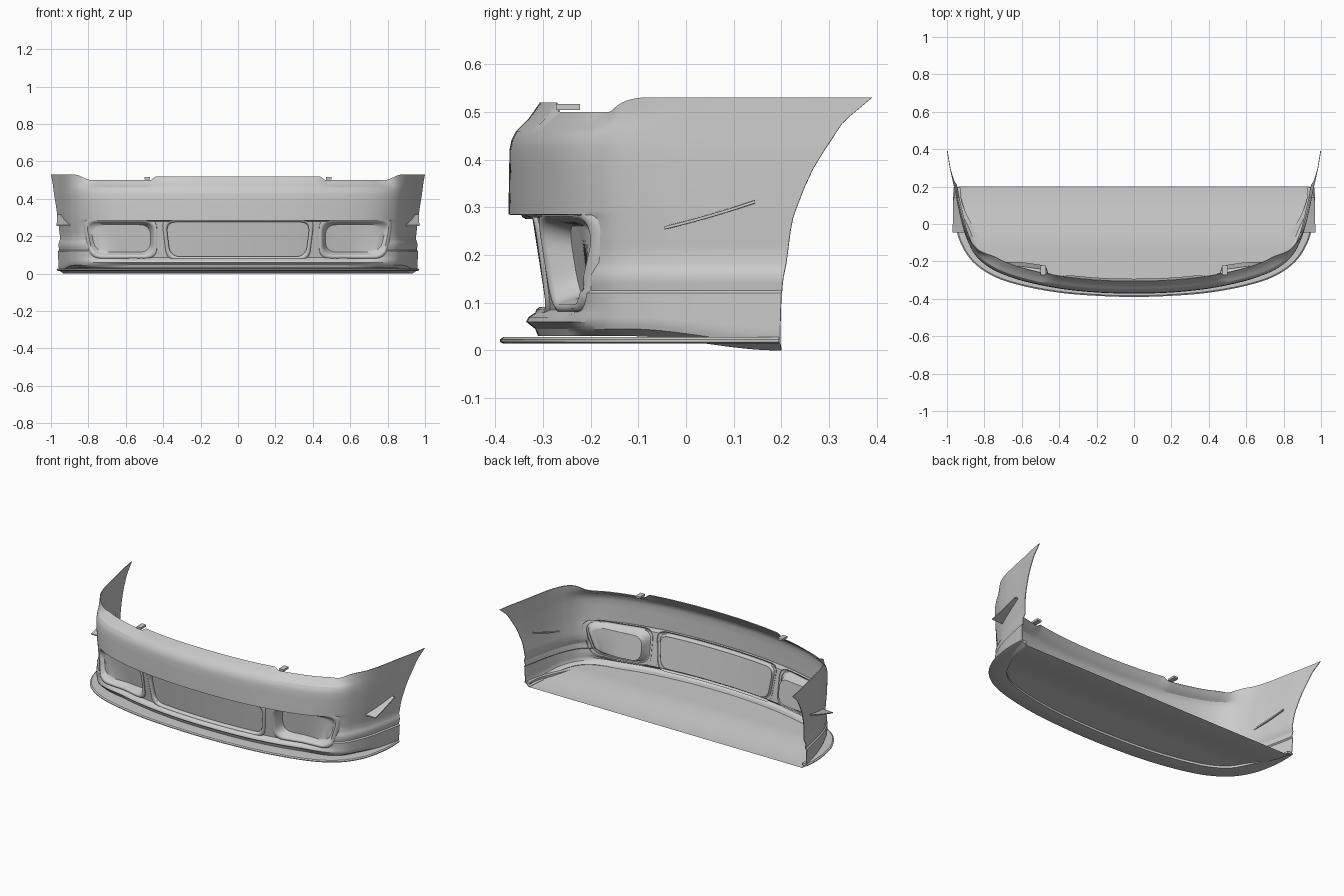
import bpy, bmesh
from mathutils import Vector
from mathutils.bvhtree import BVHTree

if "Cube" in bpy.data.objects:
    bpy.data.objects.remove(bpy.data.objects["Cube"])


def lerp_table(t, x):
    for (a, p), (b, q) in zip(t, t[1:]):
        if x <= b:
            return p + (q - p) * max(0, (x - a) / (b - a))
    return t[-1][1]


def smooth(a, b, x):
    t = min(1, max(0, (x - a) / (b - a)))
    return t * t * (3 - 2 * t)


def spline(half, k=8):
    """Mirror a half plan and sample it as a smooth curve."""
    p = [Vector((-x, y)) for x, y in half[:0:-1]] + [Vector(q) for q in half]
    p = [2 * p[0] - p[1]] + p + [2 * p[-1] - p[-2]]
    out = []
    for a, b, c, d in zip(p, p[1:], p[2:], p[3:]):
        for i in range(k):
            t = i / k
            out.append(0.5 * (2 * b + (c - a) * t + (2 * a - 5 * b + 4 * c - d) * t * t
                              + (3 * b - a - 3 * c + d) * t ** 3))
    return out + [p[-2]]


def normals(c):
    n = []
    for i in range(len(c)):
        t = (c[min(i + 1, len(c) - 1)] - c[max(i - 1, 0)]).normalized()
        n.append(Vector((t.y, -t.x)))
    return n


def make(name, verts, faces, fix=False):
    me = bpy.data.meshes.new(name)
    me.from_pydata([tuple(v) for v in verts], [], faces)
    if fix:
        bm = bmesh.new()
        bm.from_mesh(me)
        bmesh.ops.recalc_face_normals(bm, faces=bm.faces)
        bm.to_mesh(me)
        bm.free()
    ob = bpy.data.objects.new(name, me)
    bpy.context.collection.objects.link(ob)
    return ob


def activate(ob):
    bpy.ops.object.select_all(action='DESELECT')
    ob.select_set(True)
    bpy.context.view_layer.objects.active = ob


def shade(ob, deg=30):
    activate(ob)
    bpy.ops.object.shade_smooth_by_angle(angle=deg * 0.01745)


def loft(name, rings):
    n = len(rings[0])
    verts = [v for r in rings for v in r]
    faces = [(a * n + i, a * n + (i + 1) % n, (a + 1) * n + (i + 1) % n, (a + 1) * n + i)
             for a in range(len(rings) - 1) for i in range(n)]
    faces += [tuple(range(n)), tuple(range((len(rings) - 1) * n, len(rings) * n))]
    return make(name, verts, faces, True)


# Bumper skin: plan curve, front and side insets by height, wheel-arch edge
plan = spline([(0, -.372), (.2, -.366), (.4, -.345), (.6, -.303), (.75, -.248), (.84, -.178),
               (.89, -.09), (.92, 0), (.943, .1), (.963, .2), (.985, .3), (1, .39)])
nrm = normals(plan)
side_x = [(p.y, p.x) for p in plan[len(plan) // 2:]]
front_in = [(.03, .062), (.045, .056), (.06, .037), (.07, .042), (.085, .064), (.278, .034),
            (.285, 0), (.3, 0), (.42, .002), (.44, .006), (.46, .016), (.49, .042), (.53, .066)]
side_in = [(.03, .03), (.045, .008), (.06, .003), (.12, 0), (.126, .007), (.155, .003),
           (.185, .014), (.3, .005), (.42, 0), (.53, 0)]
arch = [(.03, .195), (.13, .2), (.27, .22), (.33, .242), (.39, .27), (.48, .33), (.53, .39)]
rows = [.03, .037, .045, .052, .06, .07, .078, .085, .1, .12, .126, .14, .155, .17, .185, .22,
        .25, .278, .285, .292, .3, .34, .38, .42, .43, .44, .45, .46, .475, .49, .51, .53]


def skin(i, z):
    p, n = plan[i].copy(), nrm[i]
    if p.y > -.09:
        p.y = -.09 + (p.y + .09) * (lerp_table(arch, z) + .09) / .48
        p.x = lerp_table(side_x, p.y) * (1 if p.x > 0 else -1)
    ax = abs(p.x)
    # the recessed front face fades out towards the side, the top roll later
    w = 1 - (smooth(.77, .93, ax) if z > .35 else smooth(.6, .87, ax))
    p -= n * (w * lerp_table(front_in, z) + (1 - w) * lerp_table(side_in, z))
    top = .52 - .02 * smooth(.45, .48, ax) + .03 * smooth(.82, .89, ax)
    if z > .46:
        z = .46 + (z - .46) / .07 * (top - .46)
    elif z < .12:
        z -= .03 * smooth(-.12, .195, p.y) * min(1, (.12 - z) / .07)
    return Vector((p.x, p.y, max(0, z)))


grid = [[skin(i, z) for i in range(len(plan))] for z in rows]
m = len(plan)
verts = [v for r in grid for v in r]
faces = [(j * m + i, j * m + i + 1, (j + 1) * m + i + 1, (j + 1) * m + i)
         for j in range(len(rows) - 1) for i in range(m - 1)]
shell = make("bumper_skin", verts, faces)
tree = BVHTree.FromPolygons(verts, faces)


def front_y(x, z):
    hit = tree.ray_cast(Vector((x, -1, min(max(z, .086), .277))), Vector((0, 1, 0)))[0]
    return hit.y if hit else -.2


# Rounded four-corner outline, grown (+) or shrunk (-) by d
def outline(corners, r, d, arc=8, edge=16):
    c = [Vector(p) for p in corners]
    q = []
    for i in range(4):
        a, b = (c[i - 1] - c[i]).normalized(), (c[(i + 1) % 4] - c[i]).normalized()
        q.append(c[i] - (a + b) * d / abs(a.cross(b)))
    pts = []
    for i in range(4):
        a = q[i] + (q[i - 1] - q[i]).normalized() * r
        b = q[i] + (q[(i + 1) % 4] - q[i]).normalized() * r
        pts += [a * (1 - t) ** 2 + q[i] * 2 * t * (1 - t) + b * t * t
                for t in (k / arc for k in range(arc + 1))]
        if i in (0, 2):
            nx = q[i + 1] + (q[i] - q[i + 1]).normalized() * r
            pts += [b.lerp(nx, k / edge) for k in range(1, edge)]
    return pts


def opening(name, corners, r, shrink, depth):
    """Cut the skin and add a rolled rim, tunnel and back panel."""
    cut = loft(name + "_cutter", [[(p.x, y, p.y) for p in outline(corners, r, 0)]
                                  for y in (-.6, -.02)])
    cut.hide_render = True
    rings = []
    for d, dy in ((.014, .008), (.011, -.004), (.004, -.008), (-.004, -.006), (-.009, .002),
                  (-shrink + .004, None), (-shrink - .004, None)):
        rings.append([(p.x, front_y(p.x, p.y) + (depth(abs(p.x)) if dy is None else dy), p.y)
                      for p in outline(corners, r, d)])
    n = len(rings[0])
    duct = [v for g in rings for v in g]
    f = [(a * n + (i + 1) % n, a * n + i, (a + 1) * n + i, (a + 1) * n + (i + 1) % n)
         for a in range(len(rings) - 1) for i in range(n)]
    o = (len(rings) - 1) * n
    f += [(o + i, o + i + 1, o + n - 2 - i, o + n - 1 - i) for i in range(n // 2 - 1)]
    shade(make(name, duct, f, True), 50)
    return cut


side = [(.82, .284), (.445, .284), (.445, .092), (.78, .092)]
mirrored = [(-side[k][0], side[k][1]) for k in (1, 0, 3, 2)]
center = [(.395, .284), (-.395, .284), (-.37, .082), (.37, .082)]


def side_depth(x):
    return .05 - .03 * smooth(.45, .8, x)


cutters = [opening("center_intake", center, .055, .012, lambda x: .016),
           opening("right_intake", side, .06, .027, side_depth),
           opening("left_intake", mirrored, .06, .027, side_depth)]
activate(shell)
sol = shell.modifiers.new("thickness", 'SOLIDIFY')
sol.thickness = .004
bpy.ops.object.modifier_apply(modifier=sol.name)
for c in cutters:
    b = shell.modifiers.new("cut", 'BOOLEAN')
    b.object, b.solver, b.operation = c, 'EXACT', 'DIFFERENCE'
    bpy.ops.object.modifier_apply(modifier=b.name)
    bpy.data.objects.remove(c)
shade(shell, 28)

# Floor panel closing the underside, sloping down to the rear
low = grid[0]
make("floor_panel", low, [(i, i + 1, m - 2 - i, m - 1 - i) for i in range(m // 2 - 1)]
     + [(m // 2 - 1, m // 2, m // 2 + 1)], True)

# Splitter blade around the lower edge
edge = spline([(0, -.387), (.2, -.381), (.4, -.364), (.6, -.327), (.75, -.277), (.86, -.2),
               (.925, -.1), (.953, 0), (.965, .1), (.962, .195)])
rings = []
for p, n in zip(edge, normals(edge)):
    width = .095 - .06 * smooth(-.1, .195, p.y)
    if p.y > .15:
        n = Vector((1 if p.x > 0 else -1, 0))
    rings.append([(*(p - n * d), z) for d, z in ((.003, .015), (-.003, .018), (-.003, .023), (.004, .028),
                                                (width, .028), (width, .015))])
shade(loft("splitter", rings), 35)

# Side fins and upper mounting tabs
for s, label in ((1, "right"), (-1, "left")):
    rings = []
    for k in range(7):
        t = k / 6
        y, z = -.045 + .19 * t, .257 + .045 * t + .01 * t * t
        x0, x1 = .89 + .045 * t, .97 - .004 * t
        rings.append([(s * x0, y, z - .004), (s * x1, y, z - .003),
                      (s * x1, y, z + .003), (s * x0, y, z + .004)])
    shade(loft(label + "_side_fin", rings))
    bpy.ops.mesh.primitive_cube_add(size=1, location=(s * .485, -.247, .51))
    tab = bpy.context.object
    tab.name = label + "_mounting_tab"
    tab.scale = (.03, .05, .012)
